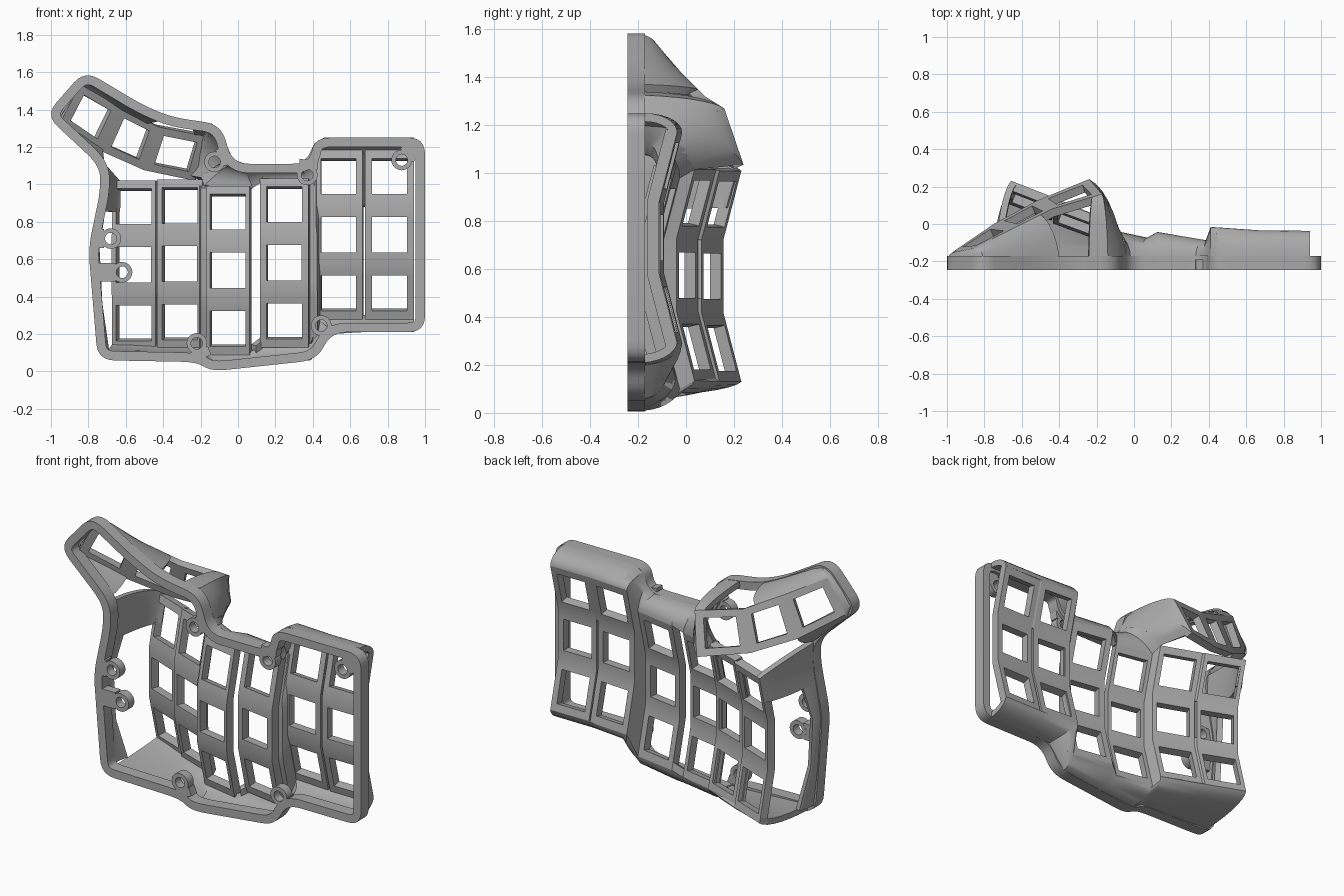
import bpy, bmesh, math
from mathutils import Vector

if "Cube" in bpy.data.objects:
    bpy.data.objects.remove(bpy.data.objects["Cube"])

grey = bpy.data.materials.new("plain_grey")
grey.use_nodes = True
grey.diffuse_color = (0.4, 0.4, 0.4, 1)
grey.node_tree.nodes["Principled BSDF"].inputs["Base Color"].default_value = (0.4, 0.4, 0.4, 1)

FRONT, RIM_BACK = -0.245, -0.17


def finish(name, bm, outward=None, thickness=0.0):
    """Turn a bmesh into an object; sheets are thickened away from their outward side."""
    bmesh.ops.remove_doubles(bm, verts=bm.verts, dist=0.0005)
    bmesh.ops.recalc_face_normals(bm, faces=bm.faces)
    if outward:
        bm.normal_update()
        total = sum(f.normal.dot(Vector(outward)) * f.calc_area() for f in bm.faces)
        if total < 0:
            bmesh.ops.reverse_faces(bm, faces=bm.faces)
    mesh = bpy.data.meshes.new(name)
    bm.to_mesh(mesh)
    bm.free()
    mesh.materials.append(grey)
    ob = bpy.data.objects.new(name, mesh)
    bpy.context.collection.objects.link(ob)
    bpy.ops.object.select_all(action='DESELECT')
    ob.select_set(True)
    bpy.context.view_layer.objects.active = ob
    if thickness:
        mod = ob.modifiers.new("thickness", 'SOLIDIFY')
        mod.thickness = thickness
        mod.offset = -1
        bpy.ops.object.modifier_apply(modifier=mod.name)
    bpy.ops.object.shade_smooth_by_angle(angle=math.radians(32))
    return ob


def sheet(name, rows, outward, thickness, hole=lambda i, j: False):
    """Grid of quads through rows of points, leaving out the holes."""
    bm = bmesh.new()
    grid = [[bm.verts.new(p) for p in row] for row in rows]
    for i in range(len(grid) - 1):
        for j in range(len(grid[0]) - 1):
            if not hole(i, j):
                bm.faces.new((grid[i][j], grid[i][j + 1], grid[i + 1][j + 1], grid[i + 1][j]))
    return finish(name, bm, outward, thickness)


def wall(name, rim, edge, outward, bulge=1.0, thickness=0.035, steps=7):
    """Curved wall from points (x, z) on the rim to points on a plate edge."""
    rows = []
    for s in range(steps + 1):
        t = s / steps
        a = t * math.pi / 2
        fy = t + bulge * (math.sin(a) - t)
        fx = t + bulge * (1 - math.cos(a) - t)
        row = []
        for (x, z), e in zip(rim, edge):
            row.append((x + (e[0] - x) * fx, RIM_BACK + (e[1] - RIM_BACK) * fy, z + (e[2] - z) * fx))
        rows.append(row)
    return sheet(name, rows, outward, thickness)


# Base rim: rounded outline with a constant width
outline = [(-0.82, 1.61), (-1.03, 1.37), (-0.74, 1.10), (-0.735, 0.97), (-0.80, 0.66),
           (-0.75, 0.06), (-0.22, 0.05), (-0.14, 0.0), (0.42, 0.06), (0.50, 0.21),
           (1.0, 0.21), (1.0, 1.25), (0.41, 1.25), (0.38, 1.11), (-0.03, 1.11),
           (-0.09, 1.32), (-0.36, 1.36), (-0.52, 1.43)]


def round_corners(pts, reach):
    out = []
    for i, p in enumerate(pts):
        p, a, b = Vector(p), Vector(pts[i - 1]), Vector(pts[(i + 1) % len(pts)])
        pa = p + (a - p).normalized() * min(reach, (a - p).length * 0.45)
        pb = p + (b - p).normalized() * min(reach, (b - p).length * 0.45)
        for k in range(7):
            t = k / 6
            out.append(pa * (1 - t) ** 2 + p * (2 * t * (1 - t)) + pb * t * t)
    return out


def build_rim(width):
    outer = round_corners(outline, 0.09)
    n = len(outer)
    inner = []
    for i, p in enumerate(outer):
        d = (outer[(i + 1) % n] - outer[i - 1]).normalized()
        inner.append(p + Vector((-d.y, d.x)) * width)
    bm = bmesh.new()
    loops = [[bm.verts.new((p.x, y, p.y)) for p in ring]
             for ring, y in ((outer, FRONT), (outer, RIM_BACK), (inner, RIM_BACK), (inner, FRONT))]
    for k in range(4):
        a, b = loops[k], loops[(k + 1) % 4]
        for i in range(n):
            j = (i + 1) % n
            bm.faces.new((a[i], a[j], b[j], b[i]))
    finish("base_rim", bm)


build_rim(0.05)

# Key columns: centre x, mid depth, slope across, mid height, half width
columns = [(-0.54, 0.11, -0.39, 0.57, 0.117), (-0.295, 0.005, -0.37, 0.575, 0.122),
           (-0.045, -0.125, -0.20, 0.54, 0.117), (0.255, -0.14, -0.17, 0.58, 0.13),
           (0.54, -0.10, -0.07, 0.73, 0.13), (0.81, -0.112, 0.0, 0.73, 0.13)]
heights = [-0.44, -0.395, -0.205, -0.15, -0.095, 0.095, 0.15, 0.205, 0.395, 0.44]
HALF_HOLE = 0.094


def on_column(c, u, v):
    x, y, slope, z, half = columns[c]
    return (x + u, y + slope * u + max(0, abs(v) - 0.15) * 0.26, z + v)


def corner(c, side, end):
    return on_column(c, side * columns[c][4], end * 0.44)


for c, col in enumerate(columns):
    us = (-col[4], -HALF_HOLE, HALF_HOLE, col[4])
    sheet(f"key_column_{c + 1}", [[on_column(c, u, v) for u in us] for v in heights],
          (0, 1, 0), 0.05, lambda i, j: j == 1 and i in (1, 4, 7))


# Strips joining neighbouring columns, with slits left open
def bridge(a, b, first, last):
    vs = heights[first:last + 1]
    sheet(f"joint_{a + 1}_{b + 1}", [[on_column(a, columns[a][4], v) for v in vs],
                                     [on_column(b, -columns[b][4], v) for v in vs]],
          (0, 1, 0), 0.04)


for a, first, last in ((0, 0, 4), (0, 6, 9), (1, 0, 9), (3, 0, 9), (4, 6, 9), (2, 0, 1)):
    bridge(a, a + 1, first, last)

# Thumb plate with three keys
top_edge = [Vector(p) for p in ((-0.86, -0.13, 1.54), (-0.64, -0.02, 1.42), (-0.44, 0.08, 1.32), (-0.17, 0.16, 1.27))]
low_edge = [Vector(p) for p in ((-0.97, -0.15, 1.34), (-0.75, 0.0, 1.19), (-0.52, 0.125, 1.09), (-0.24, 0.24, 1.035))]
cuts = (0, 0.17, 0.83, 1)
across = []
for k in range(3):
    for t in cuts[(k > 0):]:
        across.append((top_edge[k].lerp(top_edge[k + 1], t), low_edge[k].lerp(low_edge[k + 1], t)))
sheet("thumb_plate", [[a.lerp(b, t) for t in cuts] for a, b in across],
      (0, 1, 0), 0.045, lambda i, j: j == 1 and i % 3 == 1)

# Thumb walls: around the far key, and the broad shoulder on the inner side
wall("thumb_end_wall",
     [(-0.74, 1.11), (-0.85, 1.21), (-0.965, 1.31), (-0.99, 1.38), (-0.94, 1.46), (-0.86, 1.55),
      (-0.81, 1.575), (-0.74, 1.55), (-0.54, 1.44), (-0.40, 1.37)],
     [low_edge[1], low_edge[0].lerp(low_edge[1], 0.5), low_edge[0], low_edge[0].lerp(top_edge[0], 0.25),
      low_edge[0].lerp(top_edge[0], 0.6), top_edge[0], top_edge[0].lerp(top_edge[1], 0.1),
      top_edge[0].lerp(top_edge[1], 0.4), top_edge[1], top_edge[1].lerp(top_edge[2], 0.7)],
     (-0.5, 0, 1), 0.6)
wall("thumb_shoulder_wall",
     [(-0.24, 1.34), (-0.14, 1.325), (-0.09, 1.27), (-0.06, 1.21), (-0.03, 1.14)],
     [top_edge[2].lerp(top_edge[3], 0.8), top_edge[3], top_edge[3].lerp(low_edge[3], 0.4),
      low_edge[3], corner(1, 1, 1)],
     (1, 0.3, 0.5), 0.7)

# Upper wall over the inner columns
wall("upper_wall",
     [(-0.04, 1.16), (-0.02, 1.13), (0.04, 1.11), (0.13, 1.11), (0.33, 1.11), (0.375, 1.15),
      (0.41, 1.22), (0.46, 1.25), (0.67, 1.25), (0.94, 1.25)],
     [corner(1, 1, 1), corner(2, -1, 1), corner(2, 1, 1), corner(3, -1, 1), corner(3, 1, 1),
      corner(3, 1, 1), corner(4, -1, 1), corner(4, -1, 1), corner(4, 1, 1), corner(5, 1, 1)],
     (0, 0, 1))

# Lower wall under every column
wall("lower_wall",
     [(-0.70, 0.07), (-0.42, 0.055), (-0.20, 0.05), (-0.14, 0.01), (0.08, 0.025), (0.13, 0.03),
      (0.39, 0.06), (0.44, 0.12), (0.50, 0.20), (0.67, 0.21), (0.94, 0.21)],
     [corner(0, -1, -1), corner(0, 1, -1), corner(1, 1, -1), corner(2, -1, -1), corner(2, 1, -1),
      corner(3, -1, -1), corner(3, 1, -1), corner(4, -1, -1), corner(4, -1, -1), corner(4, 1, -1),
      corner(5, 1, -1)],
     (0, 0, -1), 0.8)

# Outer side: a web to the first column and a raised strip along the rim
half = columns[0][4]
wall("outer_web", [(-0.74, 1.10), (-0.735, 1.02), (-0.74, 0.94), (-0.755, 0.86)],
     [on_column(0, -half, v) for v in (0.44, 0.42, 0.36, 0.28)], (-1, 0, 0), 0.7)
wall("outer_strip", [(-0.755, 0.86), (-0.79, 0.66), (-0.77, 0.36), (-0.74, 0.11)],
     [(-0.74, -0.07, 0.86), (-0.77, -0.12, 0.66), (-0.755, -0.12, 0.36), (-0.72, -0.06, 0.11)],
     (-1, 0, 0), 0.5)


# Screw bosses with a short arm to the rim
def boss(index, x, z, arm_x, arm_z, segments=24):
    bm = bmesh.new()
    rings = []
    for r, y in ((0.055, FRONT), (0.055, -0.19), (0.031, -0.19), (0.031, FRONT)):
        rings.append([bm.verts.new((x + r * math.cos(2 * math.pi * i / segments), y,
                                    z + r * math.sin(2 * math.pi * i / segments)))
                      for i in range(segments)])
    for k in range(4):
        a, b = rings[k], rings[(k + 1) % 4]
        for i in range(segments):
            j = (i + 1) % segments
            bm.faces.new((a[i], a[j], b[j], b[i]))
    finish(f"screw_boss_{index}", bm)
    d = Vector((arm_x - x, arm_z - z))
    n = d.normalized()
    side = Vector((-n.y, n.x)) * 0.05
    start, end = Vector((x, z)) + n * 0.036, Vector((arm_x, arm_z))
    bm = bmesh.new()
    quad = [bm.verts.new((p.x, FRONT, p.y)) for p in (start + side, start - side, end - side, end + side)]
    face = bm.faces.new(quad)
    ext = bmesh.ops.extrude_face_region(bm, geom=[face])
    for v in ext["geom"]:
        if isinstance(v, bmesh.types.BMVert):
            v.co.y = -0.191
    finish(f"boss_arm_{index}", bm)


for i, b in enumerate(((-0.68, 0.71, -0.75, 0.71), (-0.62, 0.53, -0.75, 0.53), (-0.22, 0.15, -0.19, 0.07),
                       (0.445, 0.245, 0.49, 0.19), (0.37, 1.05, 0.38, 1.13), (-0.125, 1.12, -0.06, 1.16),
                       (0.875, 1.13, 0.95, 1.2))):
    boss(i + 1, *b)
